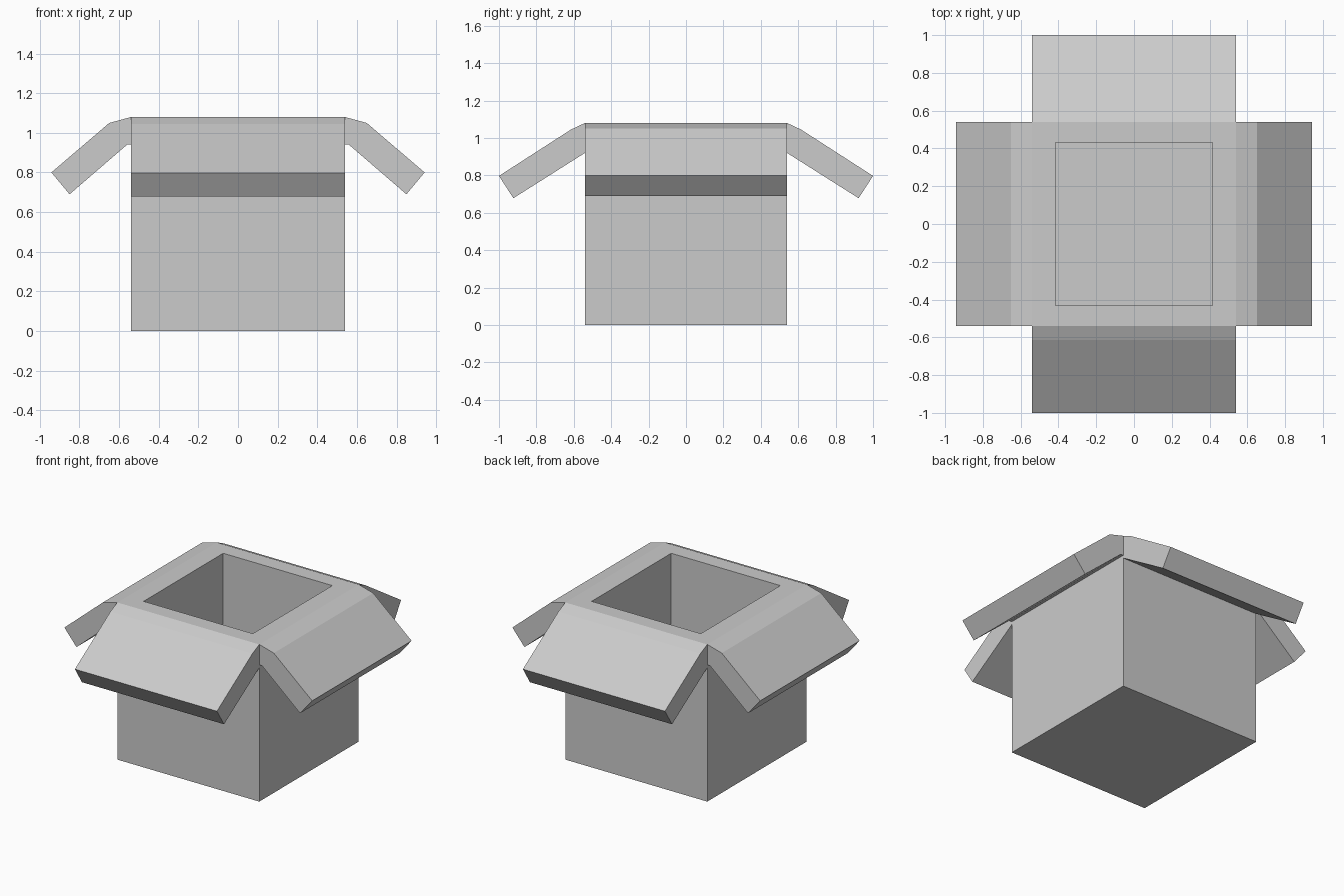
import bpy, bmesh
from mathutils import Vector

if "Cube" in bpy.data.objects:
    bpy.data.objects.remove(bpy.data.objects["Cube"])

H = 0.54    # half width of the box
TOP = 1.08  # rim height


def finish(bm, name):
    bmesh.ops.recalc_face_normals(bm, faces=bm.faces)
    mesh = bpy.data.meshes.new(name)
    bm.to_mesh(mesh)
    bm.free()
    obj = bpy.data.objects.new(name, mesh)
    bpy.context.collection.objects.link(obj)
    return obj


# Hollow box: inset the top face, then push it down to form the inner floor
bm = bmesh.new()
bmesh.ops.create_cube(bm, size=1)
for v in bm.verts:
    v.co = Vector((v.co.x * 2 * H, v.co.y * 2 * H, (v.co.z + 0.5) * TOP))
bm.faces.ensure_lookup_table()
top = max(bm.faces, key=lambda f: f.calc_center_median().z)
bmesh.ops.inset_region(bm, faces=[top], thickness=0.1)
for v in top.verts:
    v.co.x = 0.415 if v.co.x > 0 else -0.415
    v.co.y = 0.432 if v.co.y > 0 else -0.432
floor = bmesh.ops.extrude_discrete_faces(bm, faces=[top])["faces"][0]
for v in floor.verts:
    v.co.z = 0.12
finish(bm, "box_body")


# Folded-out flap: (outward, height) profile swept along the box edge
def flap(name, profile, axis, sign):
    bm = bmesh.new()
    rows = []
    for s in (-H, H):
        pts = [(sign * d, s, z) if axis == "x" else (s, sign * d, z) for d, z in profile]
        rows.append([bm.verts.new(p) for p in pts])
        bm.faces.new(rows[-1])
    a, b = rows
    n = len(a)
    for i in range(n):
        j = (i + 1) % n
        bm.faces.new((a[i], a[j], b[j], b[i]))
    finish(bm, name)


side = [(H, TOP), (0.65, 1.05), (0.942, 0.80), (0.85, 0.69), (0.56, 0.94), (H, 0.94)]
front = [(H, TOP), (0.615, 1.045), (1.0, 0.797), (0.923, 0.678), (H, 0.92)]
flap("right_flap", side, "x", 1)
flap("left_flap", side, "x", -1)
flap("back_flap", front, "y", 1)
flap("front_flap", front, "y", -1)
